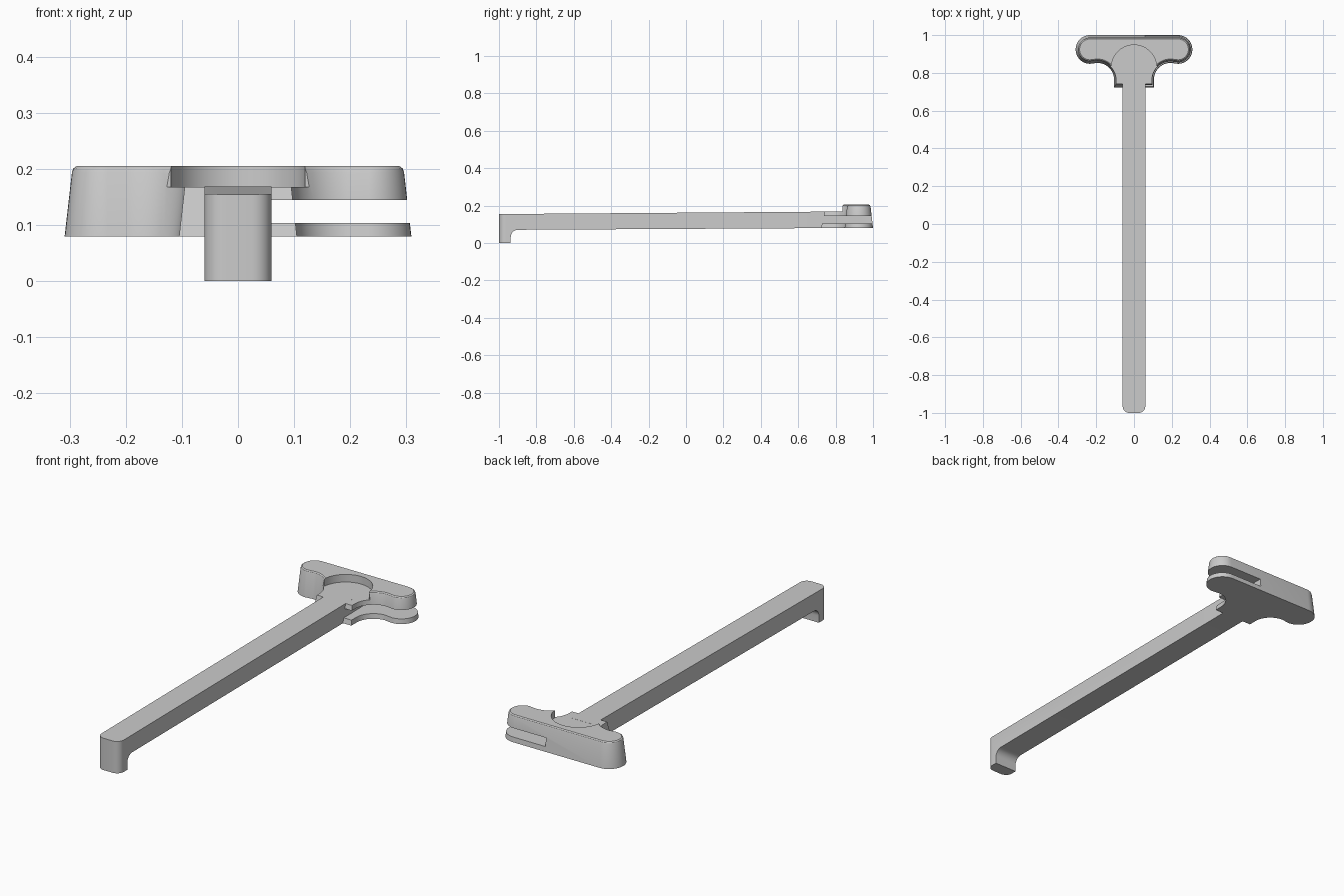
import bpy, bmesh, math
from mathutils import Vector

cube = bpy.data.objects.get("Cube")
if cube:
    bpy.data.objects.remove(cube)

metal = bpy.data.materials.new("grey_metal")
metal.use_nodes = True
GREY = (0.6, 0.6, 0.6, 1)
metal.diffuse_color = GREY
metal.node_tree.nodes["Principled BSDF"].inputs["Base Color"].default_value = GREY


def arc(cx, cy, r, start, end, n):
    """Points along a circular arc, angles in degrees."""
    angles = [math.radians(start + (end - start) * i / n) for i in range(n + 1)]
    return [(cx + r * math.cos(a), cy + r * math.sin(a)) for a in angles]


def inward(points, d):
    """Offset a clockwise outline towards its inside."""
    result = []
    for i, p in enumerate(points):
        p = Vector(p)
        a = (p - Vector(points[i - 1])).normalized()
        b = (Vector(points[(i + 1) % len(points)]) - p).normalized()
        na, nb = Vector((a.y, -a.x)), Vector((b.y, -b.x))
        result.append(p + (na + nb) * d / (1 + na.dot(nb)))
    return result


def make(name, loops, edge_test=None, width=0, segments=4):
    """Skin a stack of matching loops, cap it, and bevel chosen edges."""
    bm = bmesh.new()
    rings = [[bm.verts.new(p) for p in loop] for loop in loops]
    n = len(rings[0])
    for low, high in zip(rings, rings[1:]):
        for i in range(n):
            j = (i + 1) % n
            bm.faces.new((low[i], low[j], high[j], high[i]))
    bm.faces.new(rings[0])
    bm.faces.new(rings[-1])
    bmesh.ops.recalc_face_normals(bm, faces=bm.faces)
    if edge_test:
        chosen = [e for e in bm.edges if edge_test(e)]
        bmesh.ops.bevel(bm, geom=chosen, offset=width, segments=segments,
                        profile=0.5, affect='EDGES')
    mesh = bpy.data.meshes.new(name)
    bm.to_mesh(mesh)
    bm.free()
    mesh.materials.append(metal)
    obj = bpy.data.objects.new(name, mesh)
    bpy.context.collection.objects.link(obj)
    return obj


def prism(name, outline, z0, z1):
    return make(name, [[(x, y, z) for x, y in outline] for z in (z0, z1)])


def cut(target, cutter):
    cutter.hide_render = True
    cutter.hide_viewport = True
    mod = target.modifiers.new(cutter.name, 'BOOLEAN')
    mod.operation = 'DIFFERENCE'
    mod.solver = 'EXACT'
    mod.object = cutter


def apply_and_smooth(obj, cutters=()):
    bpy.context.view_layer.update()
    deps = bpy.context.evaluated_depsgraph_get()
    mesh = bpy.data.meshes.new_from_object(obj.evaluated_get(deps))
    obj.modifiers.clear()
    obj.data = mesh
    for c in cutters:
        bpy.data.objects.remove(c)
    bpy.ops.object.select_all(action='DESELECT')
    obj.select_set(True)
    bpy.context.view_layer.objects.active = obj
    bpy.ops.object.shade_smooth_by_angle(angle=math.radians(30))


# Long bar with a hooked, rounded front end
HALF = 0.06
side = [(-1, 0), (-0.937, 0)] + arc(-0.899, 0.033, 0.038, 180, 90, 8)
side += [(0.8, 0.0805), (0.8, 0.1685), (-1, 0.155)]
bar = make("handle_bar", [[(x, y, z) for y, z in side] for x in (-HALF, HALF)],
           lambda e: all(v.co.y < -0.99 for v in e.verts)
           and abs(e.verts[0].co.x - e.verts[1].co.x) < 0.01, 0.035, 6)
apply_and_smooth(bar)

# Drafted T-shaped grip with rounded ends, flared neck and softened rim
half = arc(0.233, 0.924, 0.076, 90, -90, 20)
half += arc(0.195, 0.763, 0.09, 90, 180, 12) + [(0.105, 0.722)]
outline = half + [(-x, y) for x, y in reversed(half)]
loops = []
for z, inset in ((0.08, 0), (0.194, 0.013), (0.201, 0.0155), (0.205, 0.021)):
    slope = 0.01 * (z - 0.08) / 0.088
    loops.append([(x, y + (slope if y < 0.75 else 0), z)
                  for x, y in inward(outline, inset)])
grip = make("t_grip", loops)

# Round pocket and open front above the neck
pocket = prism("pocket_cutter", arc(0, 0.828, 0.12, 0, 345, 47)[:-1], 0.168, 0.3)
front = prism("front_cutter", [(-0.4, 0.6), (0.4, 0.6), (0.4, 0.836), (-0.4, 0.836)],
              0.168, 0.3)
# Latch slot through the left side
slot = prism("slot_cutter", [(0.059, 0.6), (0.5, 0.6), (0.5, 1.2), (0.059, 1.2)],
             0.104, 0.145)
cutters = (pocket, front, slot)
for c in cutters:
    cut(grip, c)
    c.hide_viewport = False
apply_and_smooth(grip, cutters)
